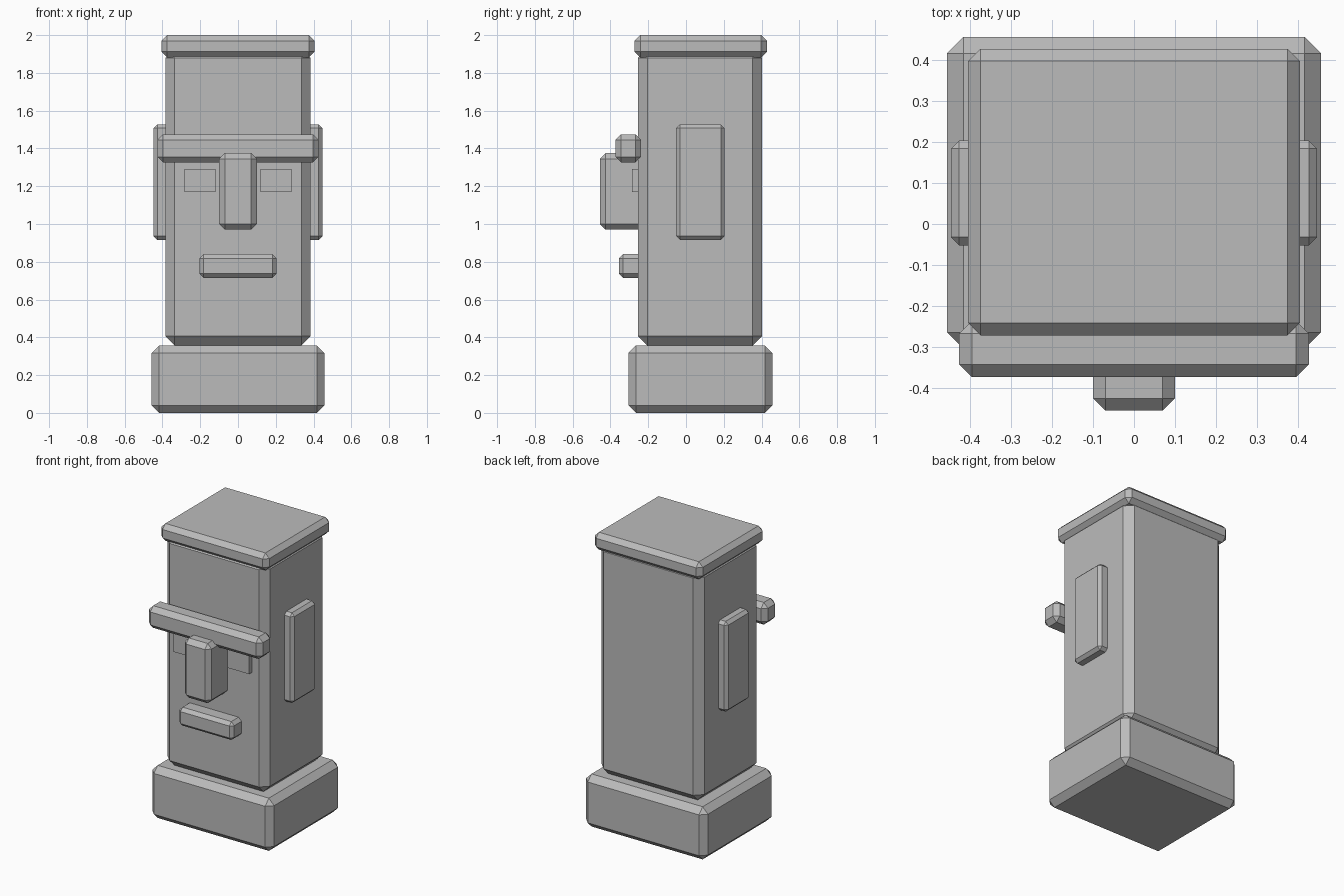
import bpy, bmesh
from mathutils import Vector

cube = bpy.data.objects.get("Cube")
if cube:
    bpy.data.objects.remove(cube, do_unlink=True)

stone = bpy.data.materials.new("grey_stone")
stone.use_nodes = True
GREY = (0.5, 0.5, 0.5, 1)
stone.diffuse_color = GREY
stone.node_tree.nodes["Principled BSDF"].inputs["Base Color"].default_value = GREY


def block(name, x, y, z, chamfer=0.0):
    """Flat-shaded box spanning the x, y and z ranges, with chamfered edges."""
    low, high = (Vector(c) for c in zip(x, y, z))
    bm = bmesh.new()
    bmesh.ops.create_cube(bm, size=1)
    bmesh.ops.scale(bm, vec=high - low, verts=bm.verts)
    bmesh.ops.translate(bm, vec=(low + high) / 2, verts=bm.verts)
    if chamfer:
        bmesh.ops.bevel(bm, geom=bm.edges[:], offset=chamfer, offset_type='OFFSET',
                        segments=1, affect='EDGES', profile=0.5)
    mesh = bpy.data.meshes.new(name)
    bm.to_mesh(mesh)
    bm.free()
    mesh.materials.append(stone)
    obj = bpy.data.objects.new(name, mesh)
    bpy.context.collection.objects.link(obj)
    return obj


# Pedestal, column and cap
block("base", (-0.457, 0.457), (-0.305, 0.457), (0, 0.357), 0.04)
block("head", (-0.385, 0.385), (-0.255, 0.403), (0.357, 1.93), 0.05)
block("cap", (-0.405, 0.405), (-0.272, 0.428), (1.882, 2.0), 0.03)

# Centre of the face
block("brow", (-0.427, 0.427), (-0.374, -0.237), (1.325, 1.475), 0.031)
block("nose", (-0.1, 0.1), (-0.456, -0.2), (0.97, 1.375), 0.03)
block("mouth", (-0.205, 0.205), (-0.355, -0.2), (0.715, 0.84), 0.022)

# Mirrored eyes and ears
for side, s in (("left", 1), ("right", -1)):
    block(side + "_eye", sorted((s * 0.12, s * 0.283)), (-0.285, -0.2), (1.17, 1.292))
    block(side + "_ear", sorted((s * 0.33, s * 0.447)), (-0.052, 0.204), (0.916, 1.528), 0.02)
